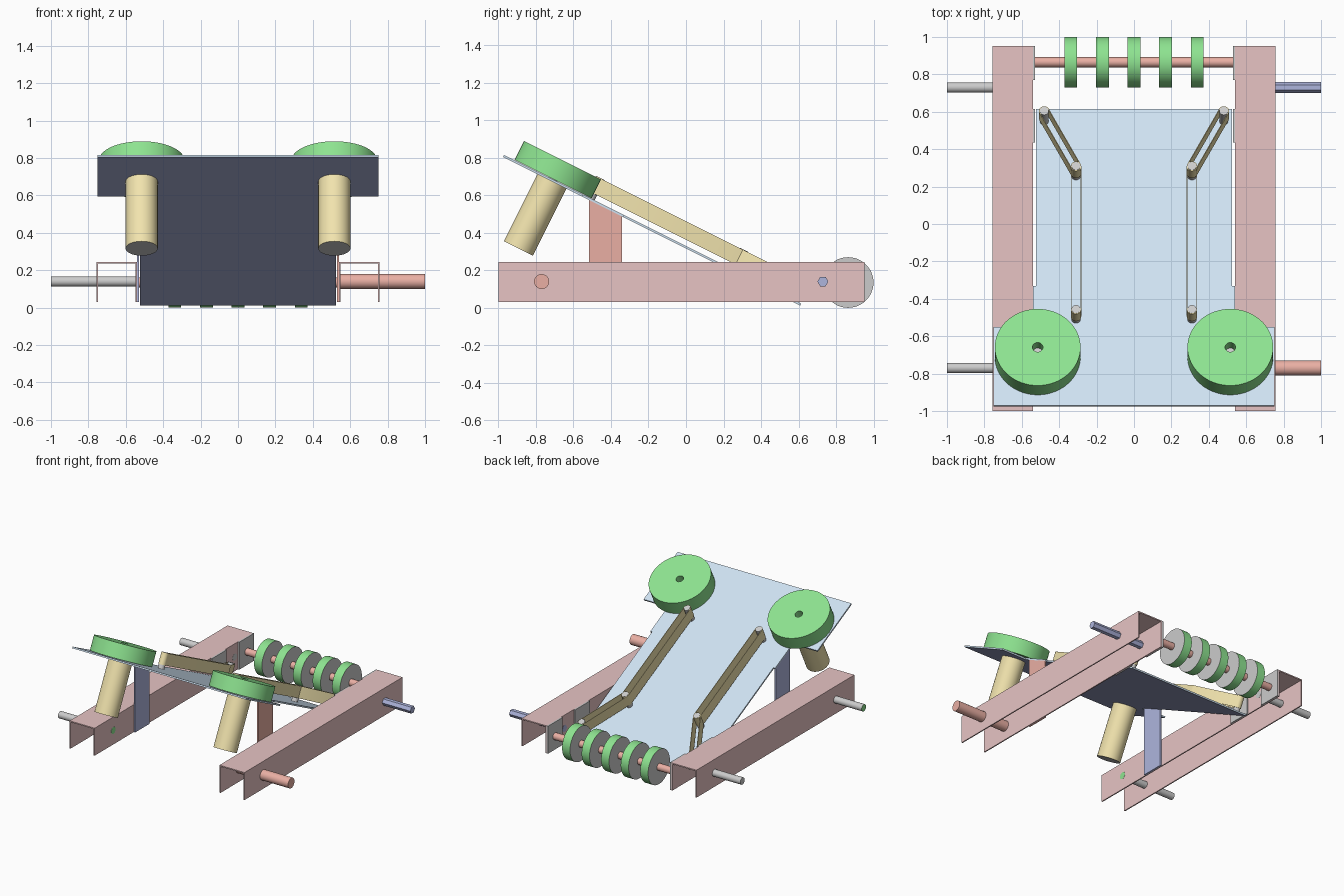
import bpy, bmesh, math
from mathutils import Vector, Matrix

if "Cube" in bpy.data.objects:
    bpy.data.objects.remove(bpy.data.objects["Cube"])


def mat(name, r, g, b):
    m = bpy.data.materials.new(name)
    m.diffuse_color = (r, g, b, 1)
    m.use_nodes = True
    m.node_tree.nodes["Principled BSDF"].inputs["Base Color"].default_value = m.diffuse_color
    return m


PINK = mat("pink", 0.80, 0.55, 0.55)
GREEN = mat("green", 0.27, 0.77, 0.28)
SKY = mat("sky", 0.62, 0.76, 0.89)
NAVY = mat("navy", 0.42, 0.46, 0.72)
YELLOW = mat("yellow", 0.88, 0.77, 0.42)
RED = mat("red", 0.82, 0.43, 0.37)
GREY = mat("grey", 0.65, 0.65, 0.65)

# Ramp frame: x across, y down the slope, z normal to the ramp
RAMP = Matrix.Translation((0, -0.97, 0.815)) @ Matrix.Rotation(-math.atan(0.5), 4, 'X')
# Frame whose local (x, y, z) is world (y, z, x), for side profiles
SIDE = Matrix(((0, 0, 1, 0), (1, 0, 0, 0), (0, 1, 0, 0), (0, 0, 0, 1)))
# Frame whose local (x, y, z) is world (x, z, -y), for front profiles
FRONT = Matrix.Rotation(math.pi / 2, 4, 'X')


def finish(name, bm, M, mats, smooth=False):
    bmesh.ops.recalc_face_normals(bm, faces=bm.faces)
    me = bpy.data.meshes.new(name)
    bm.to_mesh(me)
    bm.free()
    me.transform(M)
    for m in mats:
        me.materials.append(m)
    ob = bpy.data.objects.new(name, me)
    bpy.context.collection.objects.link(ob)
    if smooth:
        bpy.ops.object.select_all(action='DESELECT')
        ob.select_set(True)
        bpy.context.view_layer.objects.active = ob
        bpy.ops.object.shade_smooth_by_angle(angle=math.radians(35))
    return ob


def prism(name, pts, lo, hi, M, *mats, smooth=False, hole=None):
    """Extrude an outline from lo to hi; mats are sides/top, then bottom, then both caps.
    A hole is an inner outline with the same number of points."""
    bm = bmesh.new()
    n = len(pts)
    rings = [[bm.verts.new((x, y, z)) for x, y in ps]
             for ps in ([pts, hole] if hole else [pts]) for z in (lo, hi)]

    def bridge(a, b):
        for i in range(n):
            bm.faces.new((a[i], a[(i + 1) % n], b[(i + 1) % n], b[i]))
    bridge(rings[0], rings[1])
    if hole:
        bridge(rings[2], rings[3])
        bridge(rings[0], rings[2])
        bridge(rings[1], rings[3])
    else:
        bm.faces.new(rings[1])
        bm.faces.new(rings[0]).material_index = 1 if len(mats) > 1 else 0
    if len(mats) > 2:
        for f in bm.faces:
            f.material_index = 2 if len({v.co.z for v in f.verts}) == 1 else 0
    return finish(name, bm, M, mats, smooth)


def circle(x, y, r, n=40):
    return [(x + r * math.cos(2 * math.pi * i / n), y + r * math.sin(2 * math.pi * i / n))
            for i in range(n)]


def box(name, lo, hi, m):
    return prism(name, [(lo[0], lo[1]), (hi[0], lo[1]), (hi[0], hi[1]), (lo[0], hi[1])],
                 lo[2], hi[2], Matrix(), m)


def stadium(a, b, r, n=10):
    """Outline of a belt running around two equal posts."""
    d = Vector(b) - Vector(a)
    t = math.atan2(d.y, d.x)
    out = []
    for c, start in ((b, t - math.pi / 2), (a, t + math.pi / 2)):
        for i in range(n + 1):
            w = start + math.pi * i / n
            out.append((c[0] + r * math.cos(w), c[1] + r * math.sin(w)))
    return out


def slope(y, n):
    """Distance down the ramp of a point at world y and height n above it."""
    return (y + 0.97 - n * 0.4472) / 0.8944


# T-shaped ramp sheet, darker below
half = [(0.752, 0), (0.752, 0.47), (0.54, 0.47), (0.54, 0.715), (0.525, 0.715), (0.525, 1.772)]
prism("ramp", half + [(-x, y) for x, y in reversed(half)], -0.012, 0, RAMP, SKY, NAVY)

for s, side in ((-1, "left"), (1, "right")):
    # Inverted U channel rail
    prof = [(0.54, 0.03), (0.54, 0.245), (0.757, 0.245), (0.757, 0.03),
            (0.748, 0.03), (0.748, 0.236), (0.549, 0.236), (0.549, 0.03)]
    prism(side + "_rail", [(s * x, z) for x, z in prof], -0.952, 1.0, FRONT, PINK)

    # Plates on the inner wall of the rail
    x0, x1 = sorted((s * 0.528, s * 0.54))
    box(side + "_roller_bracket", (x0, 0.77, 0.03), (x1, 0.952, 0.245), GREY)
    box(side + "_ramp_bracket", (x0, 0.435, 0.03), (x1, 0.615, 0.245), GREY)
    # Upright carrying the ramp
    prism(side + "_upright", [(-0.517, 0.03), (-0.34, 0.03), (-0.34, 0.49), (-0.517, 0.578)],
          x0, x1, SIDE, RED if s > 0 else NAVY)

    # Motor under the ramp, disc wheel above it
    cx, cu = s * 0.515, 0.291
    prism(side + "_motor", circle(cx, cu, 0.086), -0.412, -0.012, RAMP,
          YELLOW, GREY, GREY, smooth=True)
    prism(side + "_disc_wheel", circle(cx, cu, 0.229, 64), 0.002, 0.114, RAMP, GREEN,
          smooth=True, hole=circle(cx, cu, 0.028, 64))
    prism(side + "_motor_shaft", circle(cx, cu, 0.027, 24), -0.012, 0.05, RAMP, GREY, smooth=True)

    # Posts and the belts looped around them
    posts = [(s * 0.31, slope(-0.455, 0.12)), (s * 0.31, slope(0.31, 0.12)),
             (s * 0.48, slope(0.605, 0.12))]
    for i, p in enumerate(posts):
        prism(f"{side}_belt_post_{i + 1}", circle(*p, 0.024, 24), 0, 0.12, RAMP, GREY, smooth=True)
    for i in range(2):
        prism(f"{side}_belt_{i + 1}", stadium(posts[i], posts[i + 1], 0.028), 0.03, 0.118, RAMP,
              YELLOW, smooth=True, hole=stadium(posts[i], posts[i + 1], 0.024))

# Shafts through the rails
prism("left_front_shaft", circle(-0.77, 0.14, 0.027, 24), -1, -0.539, SIDE, GREY, GREEN, GREEN,
      smooth=True)
prism("left_back_shaft", circle(0.73, 0.14, 0.027, 24), -1, -0.539, SIDE, GREY, smooth=True)
prism("right_front_shaft", circle(-0.77, 0.14, 0.04, 32), 0.539, 1, SIDE, RED, smooth=True)
prism("right_back_shaft", circle(0.73, 0.14, 0.029, 6), 0.539, 1, SIDE, NAVY)

# Back roller: axle with five wheels
prism("roller_axle", circle(0.865, 0.135, 0.027, 24), -0.53, 0.53, SIDE, RED, smooth=True)
for i in range(5):
    x = (i - 2) * 0.169
    prism(f"roller_wheel_{i + 1}", circle(0.865, 0.135, 0.135, 48), x - 0.034, x + 0.034, SIDE,
          GREEN, GREY, GREY, smooth=True, hole=circle(0.865, 0.135, 0.027, 48))
